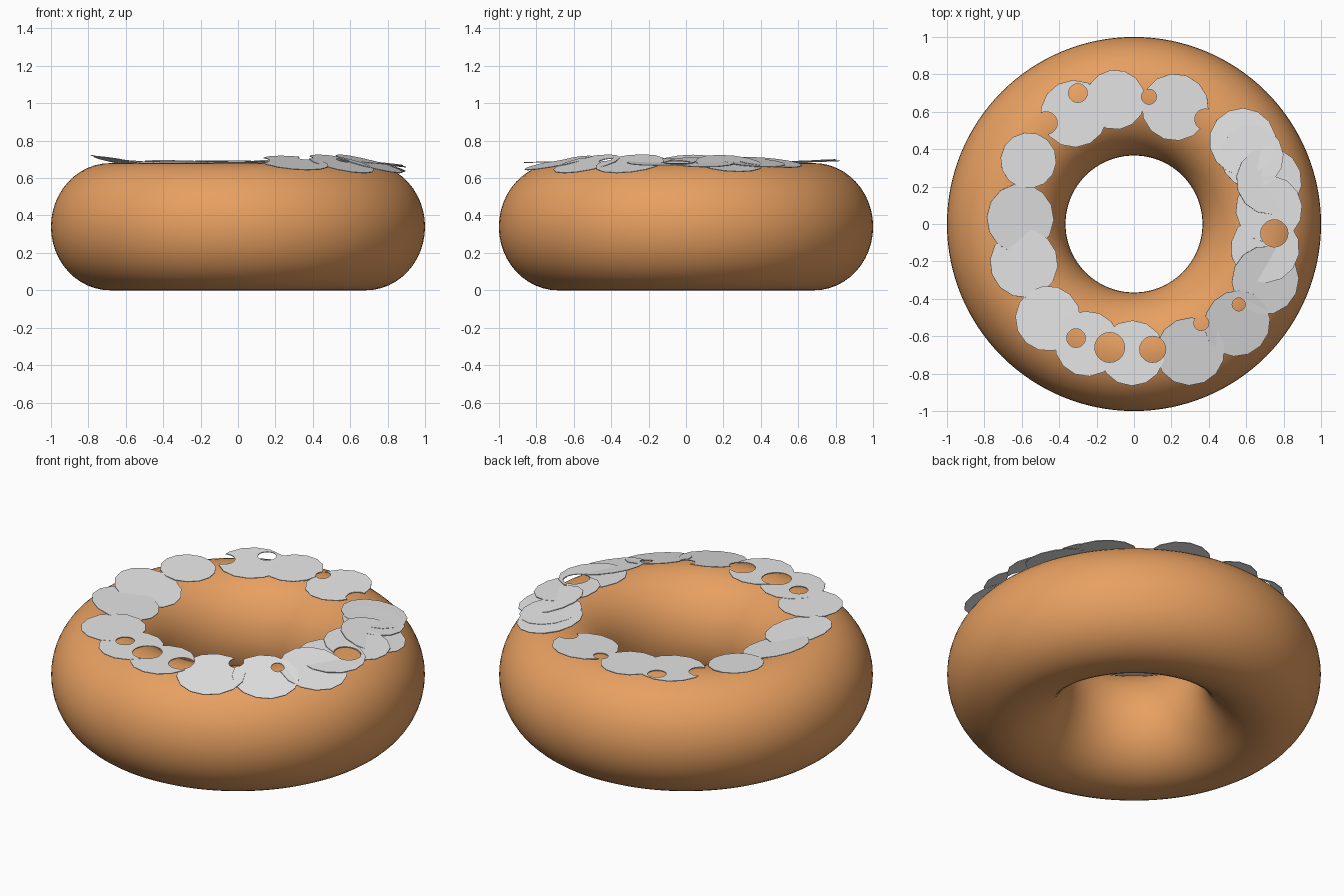
import bpy
import math
from mathutils import Vector

default = bpy.data.objects.get("Cube")
if default:
    bpy.data.objects.remove(default, do_unlink=True)

RING, TUBE, HALF_HEIGHT = 0.683, 0.317, 0.34


def material(name, color):
    mat = bpy.data.materials.new(name)
    mat.use_nodes = True
    mat.diffuse_color = color
    mat.node_tree.nodes["Principled BSDF"].inputs["Base Color"].default_value = color
    return mat


def surface(x, y):
    """Point and outward normal on the upper half of the dough."""
    rho = math.hypot(x, y)
    d = (rho - RING) / TUBE
    h = math.sqrt(1 - d * d)
    slope = d / TUBE
    normal = Vector((x / rho * slope, y / rho * slope, h / HALF_HEIGHT)).normalized()
    return Vector((x, y, HALF_HEIGHT * (1 + h))), normal


dough_mat = material("baked dough", (0.80, 0.35, 0.12, 1))
topping_mat = material("pale topping", (0.80, 0.80, 0.80, 1))

# Ring of dough, slightly taller than a circular tube
bpy.ops.mesh.primitive_torus_add(major_radius=RING, minor_radius=TUBE,
                                 major_segments=128, minor_segments=48,
                                 location=(0, 0, HALF_HEIGHT))
dough = bpy.context.object
dough.name = "dough_ring"
dough.scale.z = HALF_HEIGHT / TUBE
bpy.ops.object.transform_apply(location=False, rotation=False, scale=True)
bpy.ops.object.shade_smooth()
dough.data.materials.append(dough_mat)

# Bare spots where dough shows through: x, y, radius
bare_spots = [
    (-0.30, 0.70, 0.05), (-0.47, 0.54, 0.06), (0.08, 0.68, 0.04),
    (0.38, 0.56, 0.055), (0.75, -0.05, 0.073), (0.56, -0.43, 0.035),
    (0.36, -0.53, 0.04), (0.10, -0.67, 0.07), (-0.13, -0.66, 0.08),
    (-0.31, -0.61, 0.05),
]
cutters = []
for x, y, r in bare_spots:
    bpy.ops.mesh.primitive_cylinder_add(vertices=20, radius=r, depth=0.4,
                                        location=(x, y, 0.68))
    cutter = bpy.context.object
    cutter.name = "bare_spot_cutter"
    cutter.hide_render = True
    cutters.append((cutter, x, y, r))

# Thin topping flakes lying on the dough: x, y, radius
flakes = [
    (-0.32, 0.59, 0.18), (-0.10, 0.665, 0.16), (0.22, 0.625, 0.18),
    (0.58, 0.44, 0.18), (0.63, 0.36, 0.17), (0.72, 0.23, 0.18),
    (0.72, 0.08, 0.18), (0.70, -0.13, 0.185), (0.70, -0.30, 0.185),
    (0.55, -0.53, 0.18), (0.30, -0.68, 0.185), (-0.01, -0.69, 0.175),
    (-0.25, -0.64, 0.175), (-0.46, -0.505, 0.175), (-0.59, -0.21, 0.185),
    (-0.61, 0.03, 0.185), (-0.565, 0.34, 0.15),
]
for x, y, r in flakes:
    point, normal = surface(x, y)
    bpy.ops.mesh.primitive_cylinder_add(vertices=14, radius=r, depth=0.004,
                                        location=point + normal * 0.007)
    flake = bpy.context.object
    flake.name = "topping_flake"
    flake.rotation_euler = normal.to_track_quat('Z', 'Y').to_euler()
    flake.data.materials.append(topping_mat)
    for cutter, cx, cy, cr in cutters:
        if math.hypot(cx - x, cy - y) < r + cr:
            cut = flake.modifiers.new("bare spot", 'BOOLEAN')
            cut.operation = 'DIFFERENCE'
            cut.solver = 'EXACT'
            cut.object = cutter
    # Bake the cuts so the helpers can go
    bpy.context.view_layer.update()
    for mod in list(flake.modifiers):
        bpy.ops.object.modifier_apply(modifier=mod.name)

for cutter, *_ in cutters:
    bpy.data.objects.remove(cutter, do_unlink=True)
